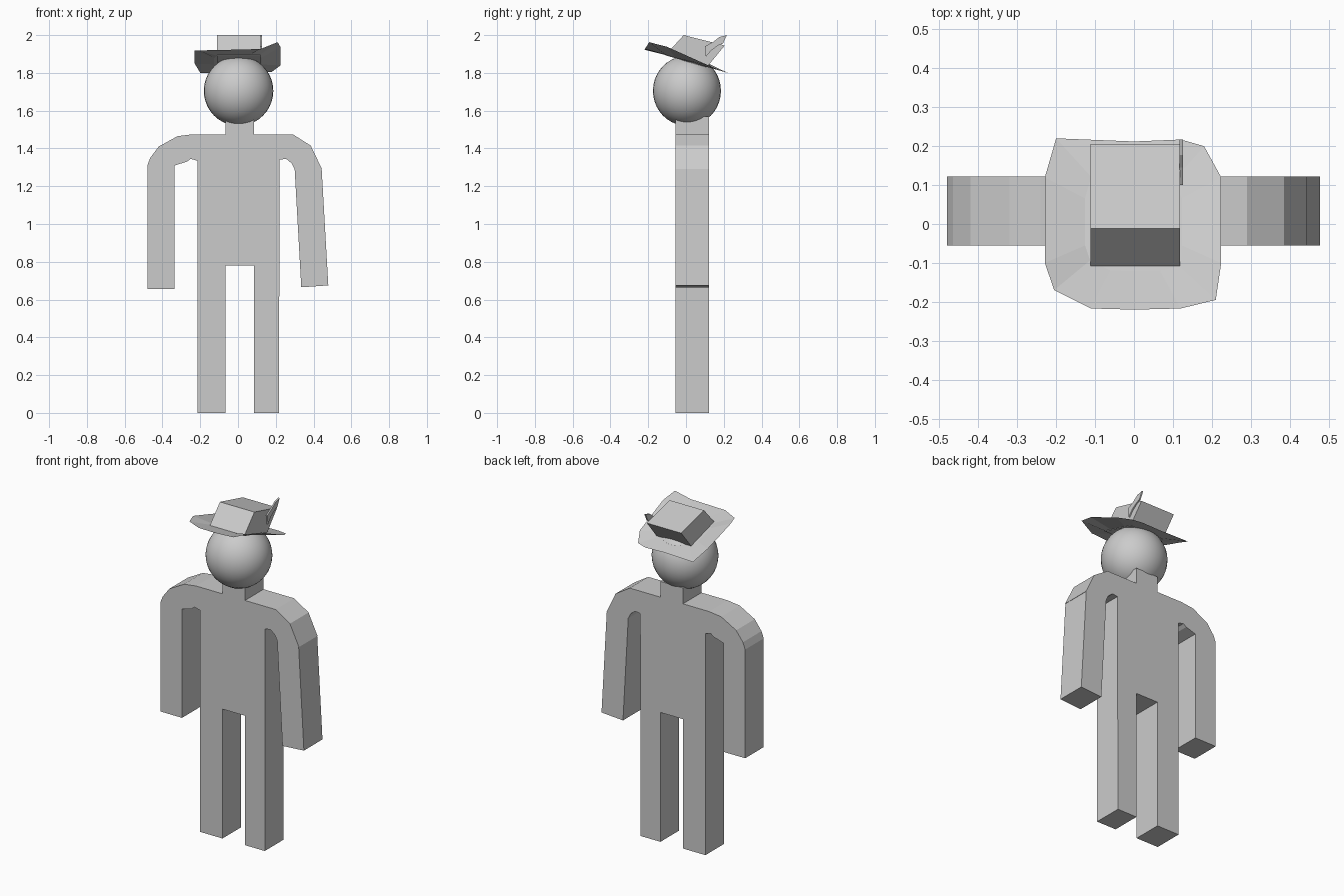
import bpy
import bmesh
from mathutils import Vector

cube = bpy.data.objects.get("Cube")
if cube:
    bpy.data.objects.remove(cube, do_unlink=True)

GREY = (0.6, 0.6, 0.6, 1.0)
grey = bpy.data.materials.new("light grey")
grey.use_nodes = True
grey.diffuse_color = GREY
grey.node_tree.nodes["Principled BSDF"].inputs["Base Color"].default_value = GREY


def finish(name, bm):
    """Turn a bmesh into a named grey object."""
    mesh = bpy.data.meshes.new(name)
    bmesh.ops.recalc_face_normals(bm, faces=bm.faces)
    bm.to_mesh(mesh)
    bm.free()
    mesh.materials.append(grey)
    obj = bpy.data.objects.new(name, mesh)
    bpy.context.collection.objects.link(obj)
    return obj


def extrude_profile(name, points, place, offset):
    """Fill a flat outline and push it along an offset."""
    bm = bmesh.new()
    face = bm.faces.new([bm.verts.new(place(a, b)) for a, b in points])
    grown = bmesh.ops.extrude_face_region(bm, geom=[face], use_keep_orig=True)
    verts = [v for v in grown["geom"] if isinstance(v, bmesh.types.BMVert)]
    bmesh.ops.translate(bm, verts=verts, vec=Vector(offset))
    return finish(name, bm)


FRONT, DEPTH = -0.055, 0.177


def slab(name, points):
    return extrude_profile(name, points, lambda x, z: (x, FRONT, z), (0, DEPTH, 0))


# Body: legs, torso, neck, whole right arm and left shoulder in one outline
right_half = [
    (-0.065, 1.57), (-0.065, 1.475), (-0.24, 1.475), (-0.32, 1.465),
    (-0.42, 1.41), (-0.465, 1.35), (-0.48, 1.31), (-0.48, 0.655),
    (-0.335, 0.655), (-0.335, 1.31), (-0.27, 1.33), (-0.25, 1.345),
    (-0.215, 1.335), (-0.215, 0), (-0.065, 0), (-0.065, 0.78),
]
left_half = [
    (0.085, 0.78), (0.085, 0), (0.217, 0), (0.22, 1.34), (0.255, 1.345),
    (0.285, 1.32), (0.30, 1.29), (0.445, 1.29), (0.385, 1.415),
    (0.29, 1.475), (0.085, 1.475), (0.085, 1.57),
]
slab("body", right_half + left_half)

# Left forearm, swung slightly outwards
slab("left_forearm", [(0.30, 1.29), (0.443, 1.29), (0.478, 0.675), (0.335, 0.665)])

# Head
bm = bmesh.new()
bmesh.ops.create_uvsphere(bm, u_segments=32, v_segments=20, radius=1)
bmesh.ops.scale(bm, verts=bm.verts, vec=(0.184, 0.18, 0.185))
bmesh.ops.translate(bm, verts=bm.verts, vec=(0.003, 0.005, 1.705))
for f in bm.faces:
    f.smooth = True
finish("head", bm)

# Hat brim: a thin tilted sheet with turned-up sides (x, y, lift)
brim = [
    (-0.20, 0.22, 0), (0, 0.212, 0), (0.12, 0.217, 0), (0.18, 0.20, 0),
    (0.224, 0.12, 0.01), (0.224, -0.10, 0.045), (0.21, -0.195, 0.042),
    (0.12, -0.217, 0), (0, -0.22, -0.005), (-0.11, -0.217, -0.005),
    (-0.205, -0.17, 0.005), (-0.229, -0.10, 0.025), (-0.229, 0.12, 0.02),
]


def tilt(y):
    return 1.864 - 0.29 * y


bm = bmesh.new()
outer = [bm.verts.new((x, y, tilt(y) + lift)) for x, y, lift in brim]
inner = [bm.verts.new((x * 0.55, y * 0.55, tilt(y * 0.55))) for x, y, _ in brim]
for i in range(len(brim)):
    j = (i + 1) % len(brim)
    bm.faces.new((outer[i], outer[j], inner[j], inner[i]))
bm.faces.new(inner)
finish("hat_brim", bm)

# Hat crown: a leaning block
crown = [(-0.11, 1.893), (-0.012, 2.0), (0.205, 1.945), (0.11, 1.83)]
extrude_profile("hat_crown", crown, lambda y, z: (-0.112, y, z), (0.23, 0, 0))

# Feather on the left side of the crown
feather = [
    (0.10, 1.94), (0.145, 1.965), (0.177, 1.99), (0.217, 2.0),
    (0.195, 1.955), (0.17, 1.945), (0.135, 1.92), (0.105, 1.885),
]
extrude_profile("feather", feather, lambda y, z: (0.117, y, z), (0.009, 0, 0))
